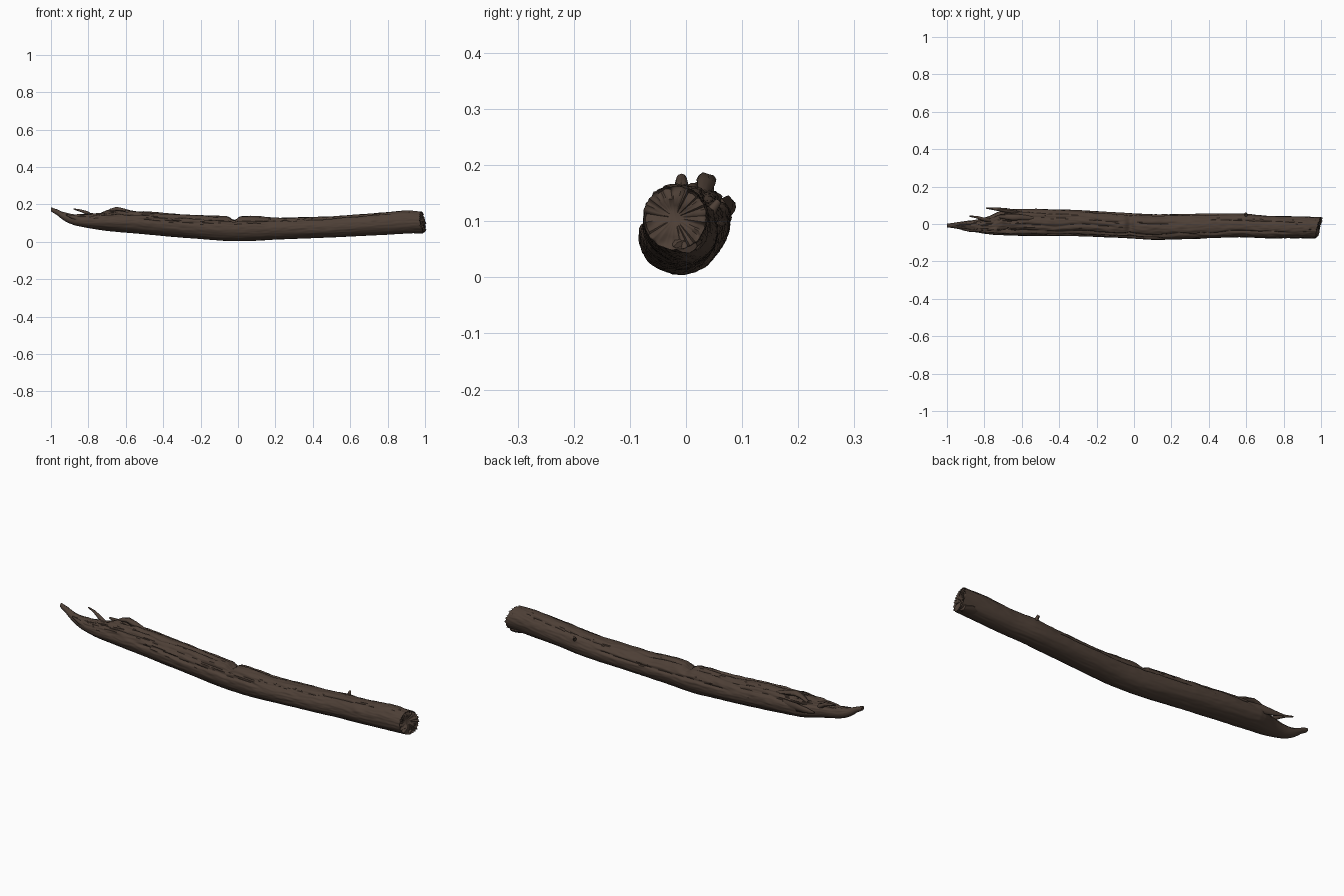
import bpy, bmesh, math
from mathutils import Vector, noise

cube = bpy.data.objects.get("Cube")
if cube:
    bpy.data.objects.remove(cube, do_unlink=True)


def material(name, rgb):
    m = bpy.data.materials.new(name)
    m.use_nodes = True
    m.diffuse_color = (*rgb, 1)
    bsdf = m.node_tree.nodes["Principled BSDF"]
    bsdf.inputs["Base Color"].default_value = (*rgb, 1)
    bsdf.inputs["Roughness"].default_value = 0.9
    return m


BARK = material("dark brown wood", (0.075, 0.050, 0.037))

# Outline of the log along x: (x, low, high) seen from the front and from above
SIDE = [(-1, .172, .19), (-.95, .125, .162), (-.9, .093, .145), (-.8, .073, .148),
        (-.7, .058, .163), (-.5, .04, .163), (-.3, .022, .147), (-.05, .004, .136),
        (.1, .006, .138), (.2, .012, .127), (.5, .023, .135), (.7, .033, .15),
        (.9, .043, .167), (1, .05, .162)]
PLAN = [(-1, -.016, 0), (-.92, -.03, .014), (-.84, -.045, .022), (-.76, -.058, .045),
        (-.7, -.06, .08), (-.5, -.064, .08), (-.3, -.064, .074), (0, -.078, .056),
        (.1, -.085, .05), (.3, -.08, .054), (.58, -.07, .057), (.7, -.076, .044),
        (1, -.076, .036)]


def sample(table, x):
    for a, b in zip(table, table[1:]):
        if x <= b[0]:
            t = (x - a[0]) / (b[0] - a[0])
            return [a[i] + (b[i] - a[i]) * t for i in (1, 2)]
    return table[-1][1:]


def smooth_sample(table, x):
    pts = [sample(table, max(-1, min(1, x + d))) for d in (-.03, 0, .03)]
    return [sum(p[i] for p in pts) / 3 for i in (0, 1)]


def bump(v, centre, width):
    return math.exp(-((v - centre) / width) ** 2)


def groove(x, angle, centre, width, start, end):
    """Long crack that wanders and fades out at both ends."""
    if not start < x < end:
        return 0
    drift = .22 * noise.noise(Vector((x * 6, centre * 3, 2)))
    fade = min(1, (x - start) / .06, (end - x) / .06)
    return fade * bump(angle, centre + drift, width)


CRACKS = [(1.15, .10, -.85, -.03), (2.3, .10, -.8, .35), (1.75, .09, -.62, -.08),
          (.7, .09, -.75, -.3), (1.3, .08, .0, .28), (2.75, .09, -.55, .2),
          (2.1, .07, .3, .85), (1.0, .07, .4, .92), (.35, .07, -.3, .5)]


def log_point(x, angle):
    """Point on the weathered log; angle 0 is the back, pi/2 is the top."""
    (z0, z1), (y0, y1) = smooth_sample(SIDE, x), smooth_sample(PLAN, x)
    c, s = math.cos(angle), math.sin(angle)
    size = min(1, (z1 - z0) / .1)
    upper = max(0, min(1, .5 + s))
    torn = max(0, min(1, (-.5 - x) / .2)) * max(0, s)
    grain = noise.noise(Vector((x * 5, c * 5, s * 5)))
    fine = noise.noise(Vector((x * 22, c * 11, s * 11)))
    r = 1 + size * (.03 * grain + (.015 + .035 * upper) * fine)
    r += torn * size * .30 * noise.noise(Vector((x * 18, c * 7, 5)))
    for crack in CRACKS:
        r -= .12 * size * groove(x, angle, *crack)
    # notch across the top, knots on the front and the back
    r -= .32 * bump(x, -.02, .022) * max(0, s) ** 2
    r += .07 * bump(x, .72, .02) * bump(angle, 2.7, .18)
    r += .08 * bump(x, .6, .025) * bump(angle, .7, .25)
    y = (y0 + y1) / 2 + (y1 - y0) / 2 * r * c
    z = (z0 + z1) / 2 + (z1 - z0) / 2 * r * s
    # slanted and ragged broken end on the right
    end = max(0, min(1, (x - .88) / .12))
    x += end * (-.012 + .25 * (y + .02) - .14 * (z - .1) + .008 * fine)
    return Vector((x, y, max(0, z)))


def finish(name, bm, angle=60):
    bmesh.ops.recalc_face_normals(bm, faces=bm.faces)
    mesh = bpy.data.meshes.new(name)
    bm.to_mesh(mesh)
    bm.free()
    obj = bpy.data.objects.new(name, mesh)
    bpy.context.collection.objects.link(obj)
    mesh.materials.append(BARK)
    bpy.ops.object.select_all(action="DESELECT")
    obj.select_set(True)
    bpy.context.view_layer.objects.active = obj
    bpy.ops.object.shade_smooth_by_angle(angle=math.radians(angle))


def bridge(bm, a, b):
    n = len(a)
    for i in range(n):
        bm.faces.new((a[i], a[(i + 1) % n], b[(i + 1) % n], b[i]))


# Main log, closed by a point on the left and a hollowed break on the right
RINGS, SIDES = 320, 88
bm = bmesh.new()
rings = []
for i in range(RINGS + 1):
    x = -1 + 2 * i / RINGS
    rings.append([bm.verts.new(log_point(x, math.tau * j / SIDES)) for j in range(SIDES)])
rim = [v.co.copy() for v in rings[-1]]
centre = sum(rim, Vector()) / SIDES
for k in (.93, .8, .6, .4, .2):
    ring = []
    for p in rim:
        q = centre.lerp(p, k)
        q.x += -.012 * (1 - k) + .014 * noise.noise(Vector((k, q.y * 35, q.z * 35)))
        ring.append(bm.verts.new(q))
    rings.append(ring)
for a, b in zip(rings, rings[1:]):
    bridge(bm, a, b)
bm.faces.new(rings[0])
bm.faces.new(rings[-1])
finish("weathered_log", bm)


def splinter(name, points, radii, flat=1.0):
    """Tapered rough sliver swept along a few points."""
    bm = bmesh.new()
    loops = []
    pts = [Vector(p) for p in points]
    for i, p in enumerate(pts):
        d = (pts[min(i + 1, len(pts) - 1)] - pts[max(i - 1, 0)]).normalized()
        u = d.cross(Vector((0, 0, 1))).normalized()
        w = u.cross(d)
        loop = []
        for j in range(10):
            a = math.tau * j / 10
            r = radii[i] * (1 + .3 * noise.noise(p * 30 + Vector((j, 0, 0))))
            loop.append(bm.verts.new(p + u * r * flat * math.cos(a) + w * r * math.sin(a)))
        loops.append(loop)
    for a, b in zip(loops, loops[1:]):
        bridge(bm, a, b)
    bm.faces.new(loops[0])
    bm.faces.new(loops[-1])
    finish(name, bm)


# Torn fibres at the left end
splinter("thin_splinter", [(-.77, .02, .13), (-.81, .026, .155), (-.84, .036, .166), (-.88, .042, .176)],
         [.014, .009, .007, .003])
splinter("back_splinter", [(-.6, .06, .12), (-.68, .072, .125), (-.74, .08, .125), (-.79, .085, .13)],
         [.02, .02, .014, .005], .6)
splinter("raised_sliver", [(-.54, .03, .148), (-.61, .035, .165), (-.65, .036, .174), (-.68, .038, .168), (-.72, .04, .15)],
         [.008, .012, .012, .01, .006], 1.4)
splinter("tip_sliver", [(-.88, -.01, .125), (-.93, -.014, .147), (-.97, -.012, .155), (-.985, -.01, .158)],
         [.012, .009, .006, .002])
splinter("low_sliver", [(-.82, -.03, .11), (-.88, -.032, .13), (-.92, -.03, .145)],
         [.014, .01, .003])

# Broken twig on the back
splinter("twig_stub", [(.6, .025, .1), (.6, .047, .122), (.597, .058, .136)], [.014, .009, .006])

# Ragged lips of the right end
splinter("lower_lip", [(.92, -.01, .07), (.96, -.005, .063), (.99, .0, .055)], [.02, .02, .012], 1.6)
